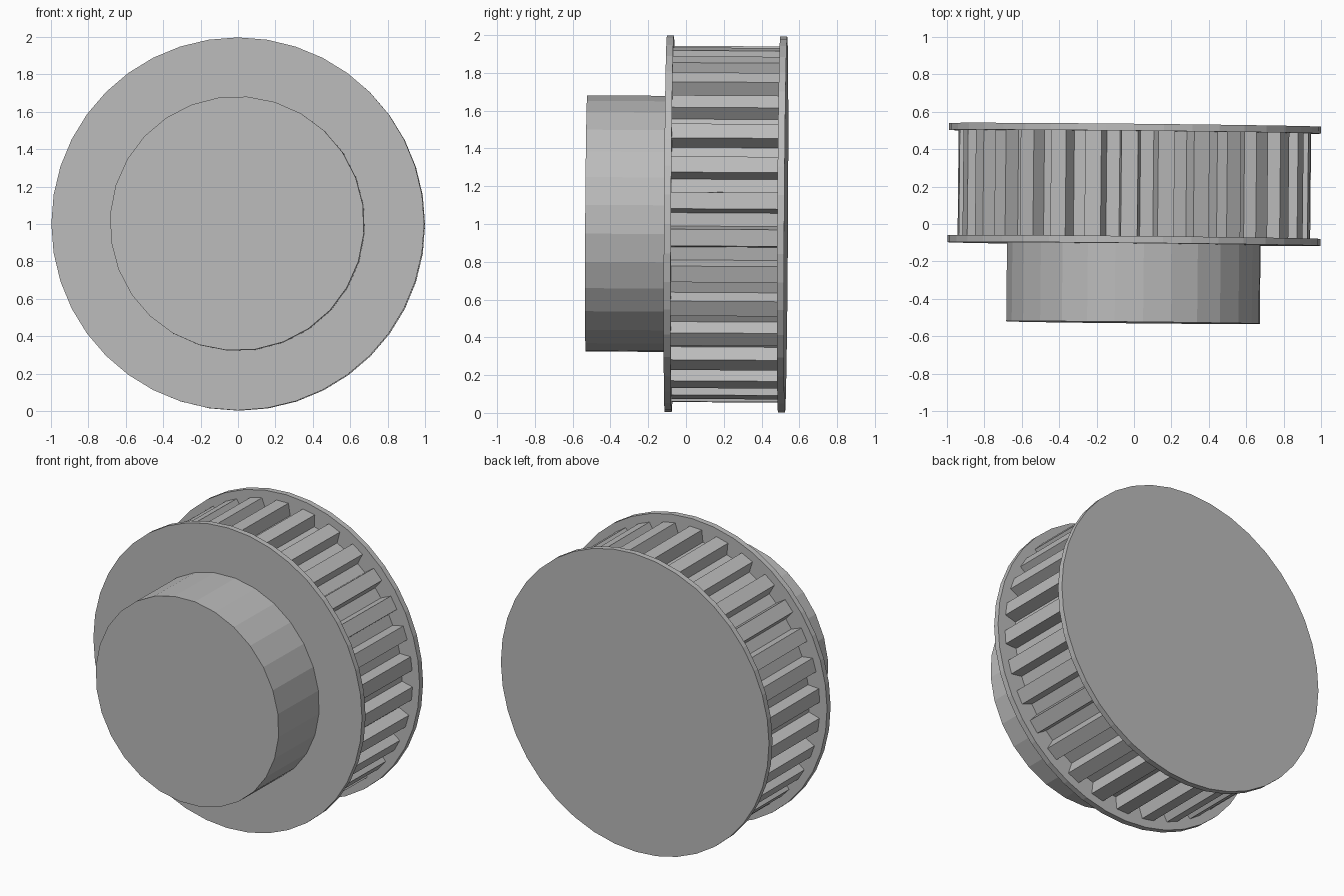
import bpy
import bmesh
from math import cos, sin, tau
from mathutils import Euler, Matrix

cube = bpy.data.objects.get("Cube")
if cube:
    bpy.data.objects.remove(cube, do_unlink=True)

# One plain grey metal
metal = bpy.data.materials.new("grey_metal")
metal.use_nodes = True
grey = (0.5, 0.5, 0.5, 1)
metal.diffuse_color = grey
metal.node_tree.nodes["Principled BSDF"].inputs["Base Color"].default_value = grey

# The axle leans very slightly off the y axis
TILT = Matrix.Translation((0, 0, 1)) @ Euler((-0.006, 0, -0.01)).to_matrix().to_4x4()


def prism(name, outline, y_front, y_back):
    """Extrude an outline of (angle, radius) pairs along y."""
    bm = bmesh.new()
    ring = [bm.verts.new((r * cos(a), y_front, r * sin(a))) for a, r in outline]
    face = bm.faces.new(ring)
    result = bmesh.ops.extrude_face_region(bm, geom=[face], use_keep_orig=True)
    moved = [v for v in result["geom"] if isinstance(v, bmesh.types.BMVert)]
    bmesh.ops.translate(bm, verts=moved, vec=(0, y_back - y_front, 0))
    bmesh.ops.recalc_face_normals(bm, faces=bm.faces)
    bm.transform(TILT)
    mesh = bpy.data.meshes.new(name)
    bm.to_mesh(mesh)
    bm.free()
    mesh.materials.append(metal)
    obj = bpy.data.objects.new(name, mesh)
    bpy.context.collection.objects.link(obj)
    return obj


def circle(radius, sides, phase=0.0):
    return [(phase + tau * i / sides, radius) for i in range(sides)]


# Toothed drum: trapezoid teeth, wider at the root than at the tip
TEETH = 30
ROOT, TIP = 0.865, 0.943
drum = []
for i in range(TEETH):
    centre = 0.133 + tau * i / TEETH
    drum += [(centre - 0.064, ROOT), (centre - 0.047, TIP),
             (centre + 0.047, TIP), (centre + 0.064, ROOT)]
prism("toothed_drum", drum, -0.08, 0.505)

# Flanges either side of the teeth
prism("front_flange", circle(0.997, 40), -0.107, -0.07)
prism("back_flange", circle(0.995, 40), 0.493, 0.53)

# Hub in front of the flange
prism("hub", circle(0.68, 28, 0.145), -0.527, -0.09)
